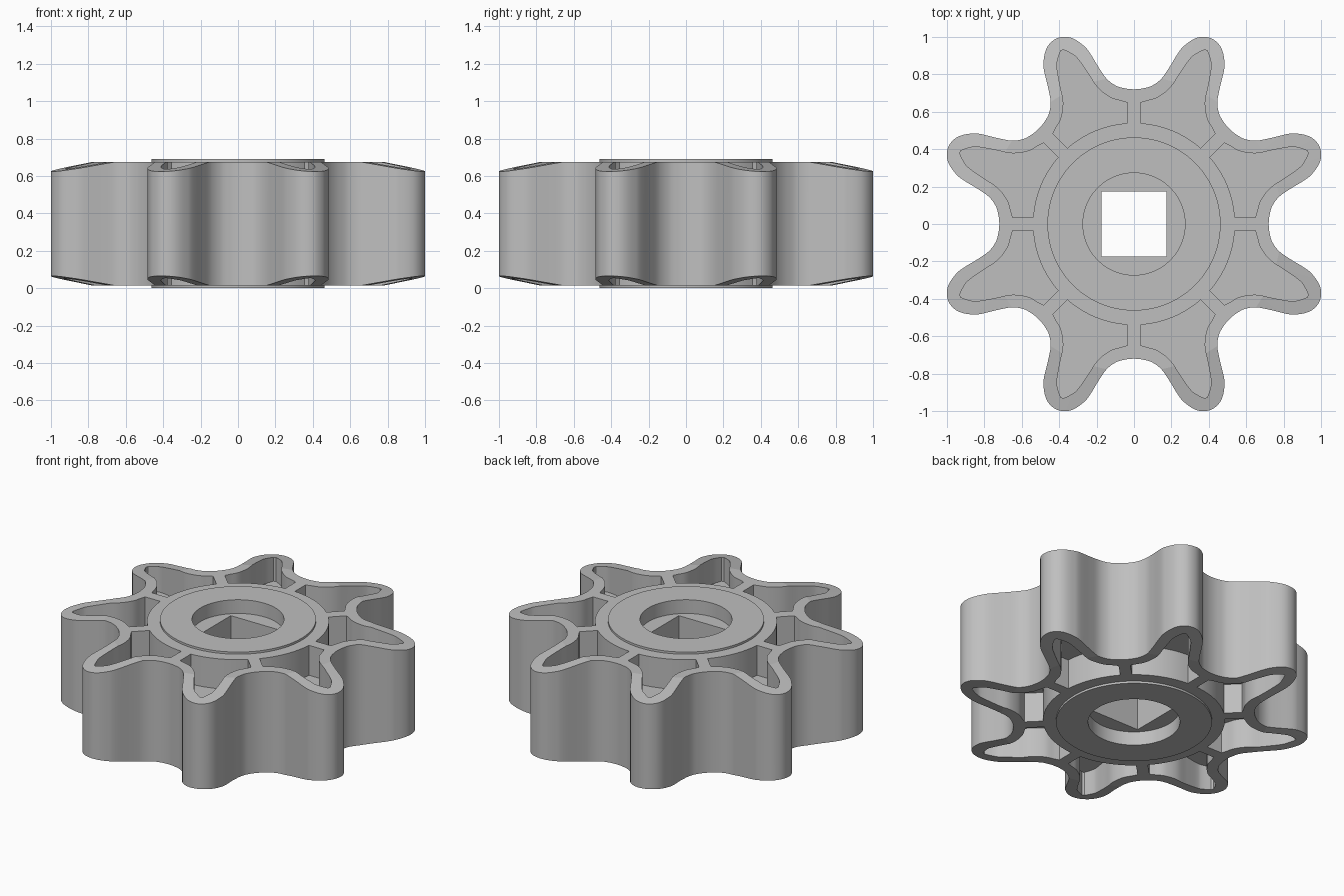
import bpy, bmesh
from math import sin, cos, pi, radians
from mathutils import Vector, Matrix

old = bpy.data.objects.get("Cube")
if old:
    bpy.data.objects.remove(old)

TEETH = 8
MID = 0.345            # mid height of the wheel
HALF_BODY = 0.331      # half height of the toothed body

grey = bpy.data.materials.new("plain grey")
grey.use_nodes = True
grey.diffuse_color = (0.52, 0.52, 0.52, 1)
grey.node_tree.nodes["Principled BSDF"].inputs["Base Color"].default_value = (0.52, 0.52, 0.52, 1)


def finish(name, bm):
    bmesh.ops.recalc_face_normals(bm, faces=bm.faces[:])
    mesh = bpy.data.meshes.new(name)
    bm.to_mesh(mesh)
    bm.free()
    mesh.materials.append(grey)
    ob = bpy.data.objects.new(name, mesh)
    bpy.context.collection.objects.link(ob)
    return ob


def prism(name, loops, spans):
    """Extrude every outline over every (low, high) height span."""
    bm = bmesh.new()
    for low, high in spans:
        for loop in loops:
            face = bm.faces.new([bm.verts.new((p.x, p.y, low)) for p in loop])
            ext = bmesh.ops.extrude_face_region(bm, geom=[face])["geom"]
            verts = [g for g in ext if isinstance(g, bmesh.types.BMVert)]
            bmesh.ops.translate(bm, verts=verts, vec=(0, 0, high - low))
    return finish(name, bm)


def lathe(name, half_profile, segments=128):
    """Turn a (radius, height above middle) profile, mirrored about the middle."""
    profile = half_profile + [(r, -h) for r, h in reversed(half_profile)]
    bm = bmesh.new()
    rings = [[bm.verts.new((r * cos(2 * pi * i / segments), r * sin(2 * pi * i / segments), MID + h))
              for i in range(segments)] for r, h in profile]
    for a, b in zip(rings, rings[1:]):
        for i in range(segments):
            j = (i + 1) % segments
            bm.faces.new((a[i], a[j], b[j], b[i]))
    bm.faces.new(rings[0])
    bm.faces.new(rings[-1])
    return finish(name, bm)


def boolean(ob, tool, operation):
    mod = ob.modifiers.new(operation.lower(), 'BOOLEAN')
    mod.operation = operation
    mod.solver = 'EXACT'
    mod.object = tool
    graph = bpy.context.evaluated_depsgraph_get()
    mesh = bpy.data.meshes.new_from_object(ob.evaluated_get(graph))
    ob.modifiers.clear()
    ob.data = mesh
    bpy.data.objects.remove(tool)


def spline(points, closed, steps=6):
    """Smooth curve through the points."""
    n = len(points)
    at = (lambda i: points[i % n]) if closed else (lambda i: points[max(0, min(n - 1, i))])
    out = []
    for i in range(n if closed else n - 1):
        a, b, c, d = (at(i + k) for k in (-1, 0, 1, 2))
        for s in range(steps):
            t = s / steps
            out.append(0.5 * (2 * b + (c - a) * t + (2 * a - 5 * b + 4 * c - d) * t**2
                              + (3 * b - a - 3 * c + d) * t**3))
    return out if closed else out + [points[-1]]


def around(points, k):
    turn = Matrix.Rotation(2 * pi * (k + 0.5) / TEETH, 2)
    return [turn @ p for p in points]


def flipped(points):
    return [Vector((p.x, -p.y)) for p in reversed(points)]


# Half outline of one tooth, from tip to valley (along tooth, sideways)
half = [Vector(p) for p in ((1.075, 0), (1.064, 0.046), (1.037, 0.082), (0.992, 0.112), (0.945, 0.13),
                            (0.84, 0.147), (0.771, 0.163), (0.719, 0.195), (0.687, 0.235), (0.6655, 0.2756))]
tooth = flipped(half)[:-1] + half[:-1]
outline = spline([p for k in range(TEETH) for p in around(tooth, k)], True)

# Half outline of one pocket, from tip to rib
side = [Vector(p) for p in ((1.006, 0.008), (0.962, 0.045), (0.925, 0.062), (0.835, 0.082),
                            (0.747, 0.1), (0.674, 0.142), (0.634, 0.19), (0.6125, 0.2155))]
side = spline(side, False)
arc = [Vector((0.54 * cos(a), 0.54 * sin(a))) for a in
       (radians(18.78) * (1 - i / 6) for i in range(13))]
pocket = flipped(side) + side + arc

# Toothed wheel with chamfered tips, hollow pockets and a central web
wheel = prism("toothed_wheel", [outline], [(-0.2, 0.9)])
boolean(wheel, lathe("tip_chamfer", [(0.79, HALF_BODY), (1.2, HALF_BODY - 0.075)]), 'INTERSECT')
pockets = [around(pocket, k) for k in range(TEETH)]
boolean(wheel, prism("pocket_cutter", pockets, [(-0.3, MID - 0.135), (MID + 0.135, 1)]), 'DIFFERENCE')
boolean(wheel, lathe("core_cutter", [(0.45, 0.6)]), 'DIFFERENCE')

# Raised hub, counterbored on both faces, with a square shaft hole
hub = lathe("hub", [(0.273, 0.255), (0.273, MID), (0.463, MID)])
bpy.data.objects.remove(hub)
hub = lathe("hub", [(0.463, MID)])
for z in (-0.5, MID + 0.255):
    square_span = [(z, z + 0.59)] if z < 0 else [(z, z + 0.5)]
    ring = [Vector((0.273 * cos(2 * pi * i / 128), 0.273 * sin(2 * pi * i / 128))) for i in range(128)]
    boolean(hub, prism("bore_cutter", [ring], square_span), 'DIFFERENCE')
square = [Vector((0.174 * x, 0.174 * y)) for x, y in ((-1, -1), (1, -1), (1, 1), (-1, 1))]
boolean(hub, prism("shaft_cutter", [square], [(-0.5, 1.2)]), 'DIFFERENCE')

# Smooth curved walls, sharp edges
bpy.ops.object.select_all(action='DESELECT')
for ob in (wheel, hub):
    ob.select_set(True)
bpy.context.view_layer.objects.active = wheel
bpy.ops.object.shade_smooth_by_angle(angle=radians(9))
